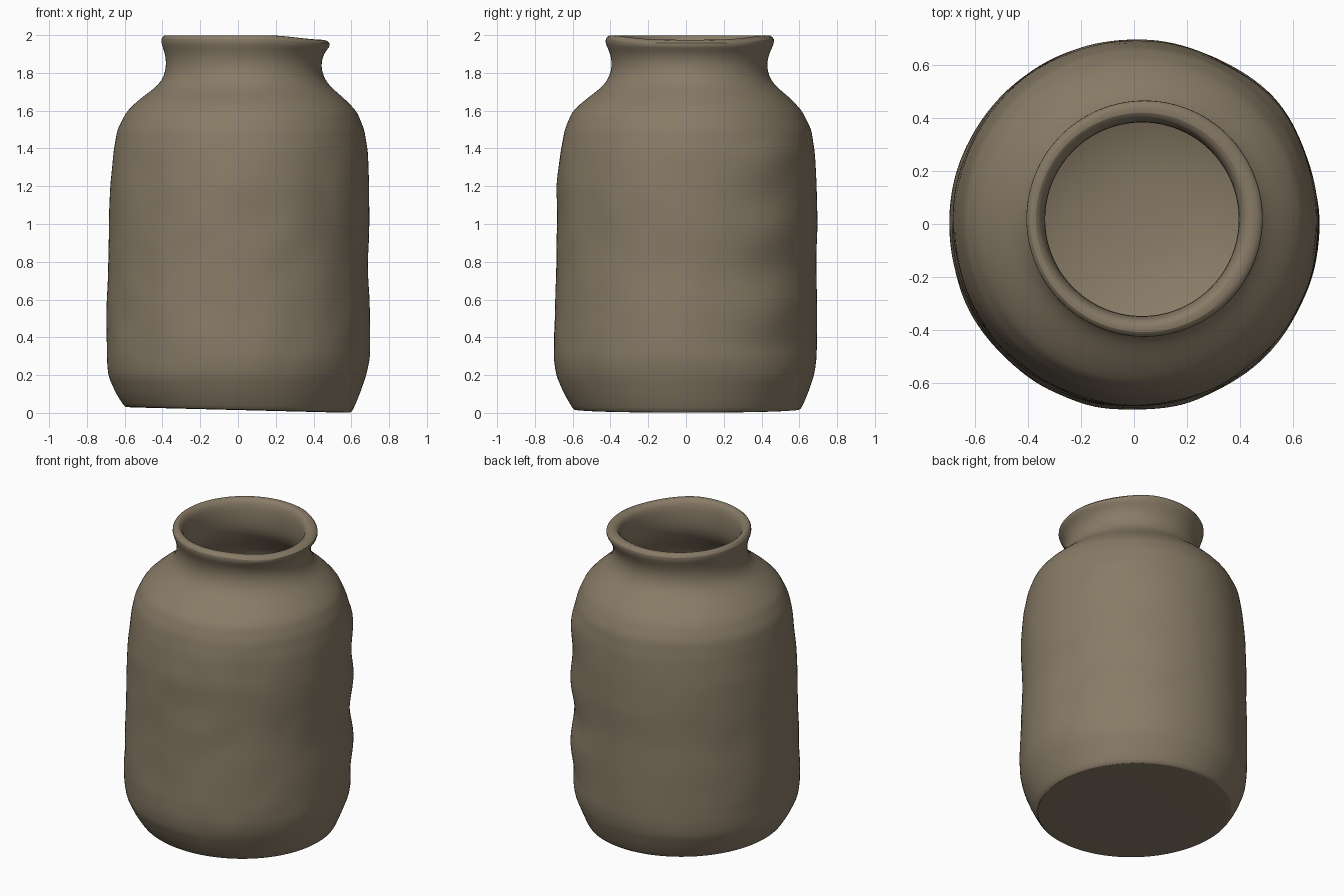
import bpy, bmesh, math
from mathutils import Vector, noise

if "Cube" in bpy.data.objects:
    bpy.data.objects.remove(bpy.data.objects["Cube"])

SEG = 72

# Closed profile as rings: height, radius, centre x, centre y (outside from base up, then inside down)
OUTSIDE = [
    (0.015, 0.57, 0.0, 0.0), (0.015, 0.598, 0.0, 0.005), (0.03, 0.61, 0.0, 0.005),
    (0.10, 0.645, 0.0, 0.0), (0.20, 0.685, -0.005, -0.005), (0.28, 0.697, 0.0, -0.005),
    (0.40, 0.699, 0.0, -0.005), (0.60, 0.696, 0.0, 0.0), (0.80, 0.689, 0.0, 0.0),
    (1.00, 0.692, 0.005, 0.005), (1.20, 0.689, 0.01, 0.005), (1.38, 0.675, 0.015, 0.007),
    (1.50, 0.654, 0.015, 0.01), (1.60, 0.608, 0.02, 0.007), (1.67, 0.535, 0.023, 0.015),
    (1.715, 0.473, 0.028, 0.018), (1.76, 0.433, 0.03, 0.017), (1.81, 0.414, 0.03, 0.018),
    (1.86, 0.411, 0.03, 0.018), (1.91, 0.424, 0.035, 0.02), (1.95, 0.445, 0.04, 0.02),
    (1.98, 0.449, 0.04, 0.02), (2.0, 0.43, 0.037, 0.02),
]
INSIDE = [
    (2.0, 0.40), (1.98, 0.378), (1.93, 0.366), (1.85, 0.364), (1.77, 0.375),
    (1.70, 0.42), (1.60, 0.52), (1.45, 0.575), (1.20, 0.59), (0.90, 0.56),
    (0.72, 0.46), (0.64, 0.30), (0.61, 0.12),
]
rings = OUTSIDE + [(z, r, 0.03, 0.018) for z, r in INSIDE]


def smooth(a, b, t):
    t = max(0.0, min(1.0, (t - a) / (b - a)))
    return t * t * (3 - 2 * t)


bm = bmesh.new()
loops = []
for z, r, cx, cy in rings:
    loops.append([bm.verts.new((cx + r * math.cos(2 * math.pi * i / SEG),
                                cy + r * math.sin(2 * math.pi * i / SEG), z)) for i in range(SEG)])
for a, b in zip(loops, loops[1:]):
    for i in range(SEG):
        j = (i + 1) % SEG
        bm.faces.new((a[i], a[j], b[j], b[i]))
bm.faces.new(list(reversed(loops[0])))   # underside
bm.faces.new(loops[-1])                  # inner floor

# Refine the long wall faces so the hand-made unevenness can show
long_edges = [e for e in bm.edges if abs(e.verts[0].co.z - e.verts[1].co.z) > 0.09]
bmesh.ops.subdivide_edges(bm, edges=long_edges, cuts=2, smooth=0.0)

# Uneven clay: fine lumps, strongest at the front, and throwing ridges on the back right
for v in bm.verts:
    x, y, z = v.co
    rad = math.hypot(x, y)
    ang = math.atan2(y, x)
    if rad > 0.59 and 0.05 < z < 1.62:
        wall = smooth(0.05, 0.3, z) * (1 - smooth(1.35, 1.6, z))
        front = 0.5 - 0.5 * math.sin(ang)
        lump = noise.noise(Vector((x, y, z)) * 5) * (0.003 + 0.006 * front)
        side = math.exp(-((ang - 0.7) / 0.3) ** 2)
        ridge = side * (0.006 + 0.011 * math.cos((z - 0.55) * 2 * math.pi / 0.4))
        k = 1 + wall * (lump + ridge) / rad
        v.co.x, v.co.y = x * k, y * k
    # tilted base and slightly drooping right side of the lip
    if z < 0.05:
        v.co.z = max(0.0, z - 0.015 * x / 0.6)
    elif z > 1.9:
        v.co.z -= 0.025 * smooth(0.15, 0.48, x) * smooth(1.9, 2.0, z)

bmesh.ops.recalc_face_normals(bm, faces=bm.faces)
mesh = bpy.data.meshes.new("clay_jar")
bm.to_mesh(mesh)
bm.free()
jar = bpy.data.objects.new("clay_jar", mesh)
bpy.context.collection.objects.link(jar)

clay = bpy.data.materials.new("brown_clay")
clay.diffuse_color = (0.25, 0.2, 0.135, 1)
clay.use_nodes = True
clay.node_tree.nodes["Principled BSDF"].inputs["Base Color"].default_value = clay.diffuse_color
mesh.materials.append(clay)

sub = jar.modifiers.new("soft_surface", 'SUBSURF')
sub.levels = sub.render_levels = 1

bpy.context.view_layer.objects.active = jar
jar.select_set(True)
bpy.ops.object.shade_smooth_by_angle(angle=math.radians(40))
